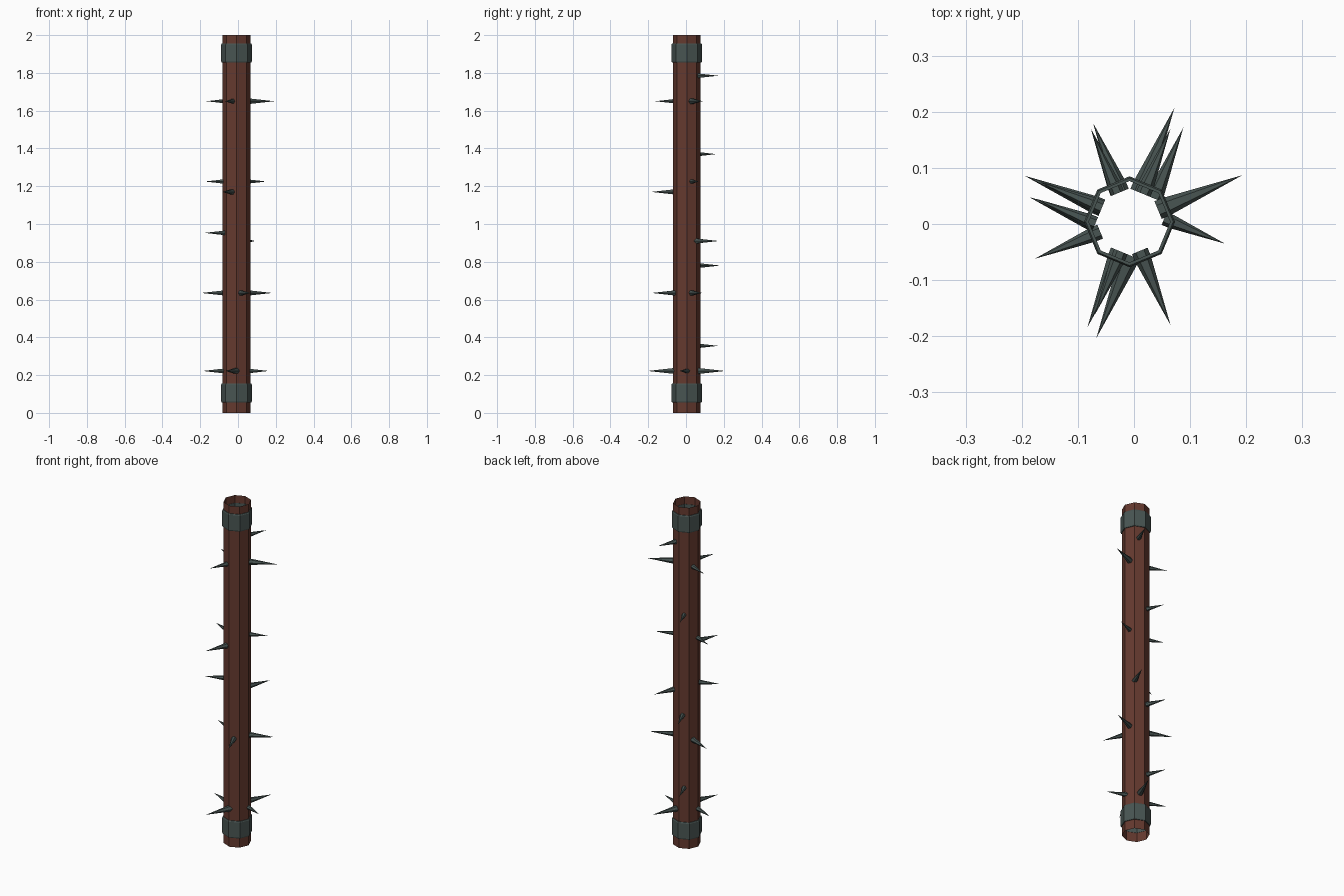
import bpy, bmesh, math
from mathutils import Vector

if "Cube" in bpy.data.objects:
    bpy.data.objects.remove(bpy.data.objects["Cube"])

CX, CY = -0.008, 0.004      # axis of the pole


def material(name, rgb):
    m = bpy.data.materials.new(name)
    m.diffuse_color = (*rgb, 1)
    m.use_nodes = True
    m.node_tree.nodes["Principled BSDF"].inputs["Base Color"].default_value = m.diffuse_color
    return m


WOOD = material("dark_red_wood", (0.13, 0.042, 0.028))
IRON = material("dark_iron", (0.065, 0.09, 0.085))


def lathe(name, profile, sides, mat, closed=False):
    """Flat-faced surface of revolution around z; profile is (radius, height)."""
    bm = bmesh.new()
    rings = []
    for r, z in profile:
        if r == 0:
            rings.append([bm.verts.new((0, 0, z))] * sides)
        else:
            rings.append([bm.verts.new((r * math.cos(2 * math.pi * i / sides),
                                        r * math.sin(2 * math.pi * i / sides), z))
                          for i in range(sides)])
    pairs = list(zip(rings, rings[1:]))
    if closed:
        pairs.append((rings[-1], rings[0]))
    for a, b in pairs:
        for i in range(sides):
            j = (i + 1) % sides
            bm.faces.new(list(dict.fromkeys((a[i], a[j], b[j], b[i]))))
    me = bpy.data.meshes.new(name)
    bm.to_mesh(me)
    bm.free()
    me.materials.append(mat)
    ob = bpy.data.objects.new(name, me)
    bpy.context.collection.objects.link(ob)
    return ob


# Open-ended octagonal pole
pole = lathe("pole", [(0.074, 0), (0.074, 2)], 8, WOOD)
pole.location = (CX, CY, 0)

# Iron bands near both ends, with slightly chamfered rims
for name, z in (("lower_band", 0.055), ("upper_band", 1.855)):
    band = lathe(name, [(0.0725, 0), (0.078, 0), (0.081, 0.006), (0.081, 0.094),
                        (0.078, 0.1), (0.0725, 0.1)], 8, IRON, closed=True)
    band.location = (CX, CY, z)

# Spikes: height, tip x, tip y; each stands square on one face of the pole
SPIKES = {
    22.5: [(1.65, 0.193, 0.087), (1.225, 0.15, 0.069), (0.635, 0.18, 0.081)],
    67.5: [(1.785, 0.065, 0.17), (0.91, 0.088, 0.172), (0.222, 0.072, 0.207)],
    112.5: [(1.37, -0.073, 0.16), (0.78, -0.073, 0.18), (0.355, -0.077, 0.17)],
    157.5: [(1.65, -0.168, 0.075), (1.225, -0.175, 0.045),
            (0.635, -0.195, 0.086), (0.222, -0.187, 0.048)],
    202.5: [(0.953, -0.177, -0.062)],
    247.5: [(1.65, -0.07, -0.162), (1.17, -0.083, -0.184), (0.222, -0.067, -0.203)],
    292.5: [(0.635, 0.065, -0.18)],
    337.5: [(0.222, 0.162, -0.035)],
}
for angle, tips in SPIKES.items():
    a = math.radians(angle)
    out = Vector((math.cos(a), math.sin(a), 0))
    for z, x, y in tips:
        tip = Vector((x, y, z))
        length = (tip - Vector((CX, CY, z))).dot(out) - 0.055
        r = 0.105 * length
        spike = lathe("spike", [(0, 0), (r, 0), (r, 0.014), (0, length)], 6, IRON)
        spike.rotation_euler = out.to_track_quat('Z', 'Y').to_euler()
        spike.location = tip - out * length
